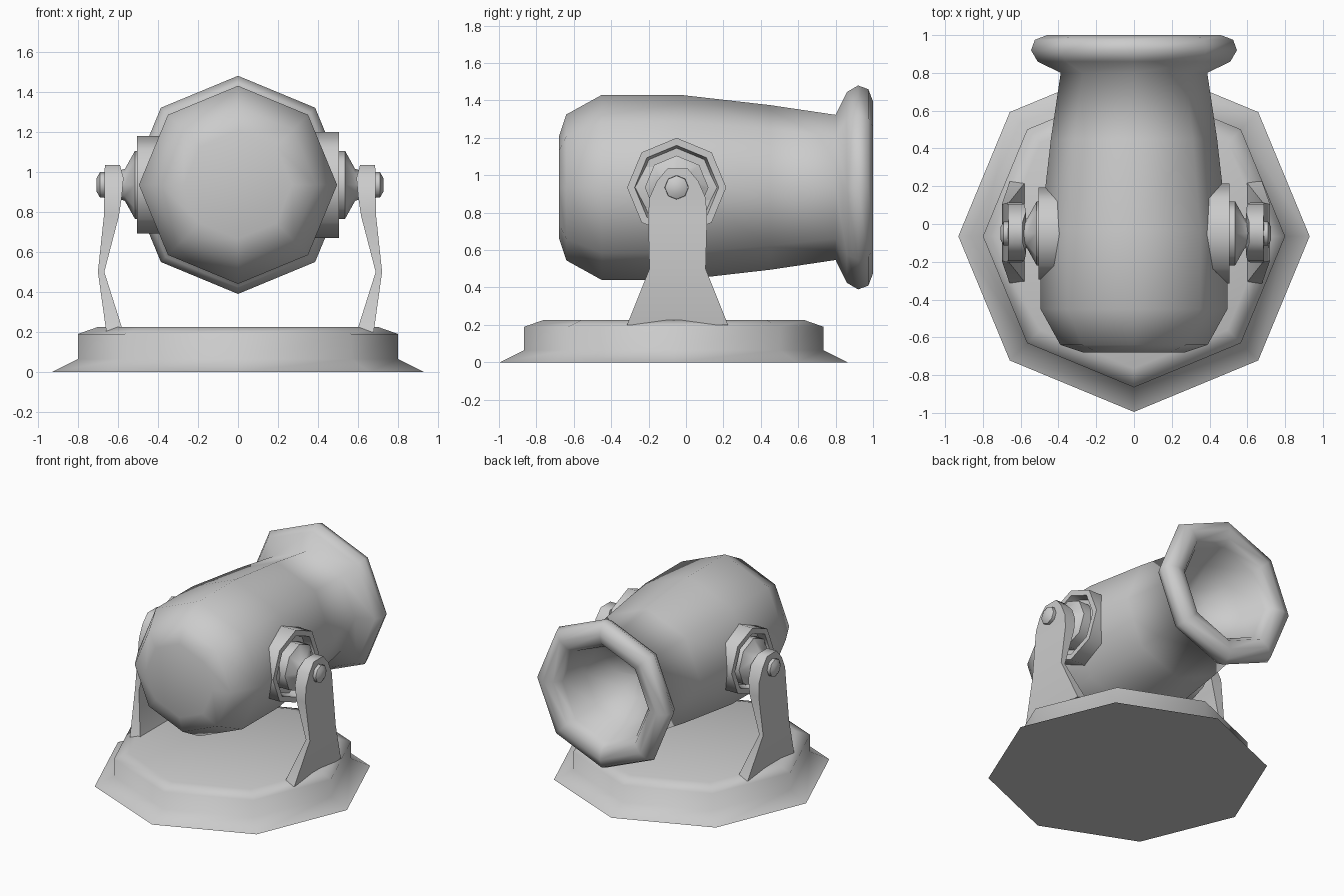
import bpy, bmesh, math
from mathutils import Vector

if "Cube" in bpy.data.objects:
    bpy.data.objects.remove(bpy.data.objects["Cube"])

AXES = {  # axis direction, first radial, second radial
    'X': (Vector((1, 0, 0)), Vector((0, 1, 0)), Vector((0, 0, 1))),
    'Y': (Vector((0, 1, 0)), Vector((0, 0, 1)), Vector((1, 0, 0))),
    'Z': (Vector((0, 0, 1)), Vector((1, 0, 0)), Vector((0, 1, 0))),
}


def finish(name, bm, angle=50):
    bmesh.ops.recalc_face_normals(bm, faces=bm.faces)
    mesh = bpy.data.meshes.new(name)
    bm.to_mesh(mesh)
    bm.free()
    ob = bpy.data.objects.new(name, mesh)
    bpy.context.collection.objects.link(ob)
    bpy.ops.object.select_all(action='DESELECT')
    ob.select_set(True)
    bpy.context.view_layer.objects.active = ob
    bpy.ops.object.shade_smooth_by_angle(angle=math.radians(angle))
    return ob


def loft(name, rings, angle=50):
    bm = bmesh.new()
    rows = [[bm.verts.new(p) for p in ring] for ring in rings]
    n = len(rows[0])
    for a, b in zip(rows, rows[1:]):
        for i in range(n):
            j = (i + 1) % n
            bm.faces.new((a[i], a[j], b[j], b[i]))
    bm.faces.new(rows[0])
    bm.faces.new(rows[-1])
    return finish(name, bm, angle)


def lathe(name, axis, center, profile, sides=8, flip=1, angle=50):
    """Profile is a list of (distance along axis, radius)."""
    d, u, v = AXES[axis]
    c = Vector(center)
    rings = []
    for t, r in profile:
        rings.append([c + d * t * flip
                      + u * r * math.cos(math.tau * k / sides)
                      + v * r * math.sin(math.tau * k / sides) for k in range(sides)])
    return loft(name, rings, angle)


# Octagonal pedestal with flared skirt
lathe('base', 'Z', (0, -0.065, 0),
      [(0, 0.93), (0.065, 0.80), (0.19, 0.80), (0.225, 0.70)], angle=70)

# Barrel with flared muzzle lip and hollow bore
lathe('barrel', 'Y', (0, 0, 0.935),
      [(-0.68, 0.27), (-0.64, 0.39), (-0.45, 0.495), (-0.03, 0.495), (0.45, 0.44),
       (0.80, 0.388), (0.86, 0.51), (0.92, 0.545), (0.975, 0.525), (1.0, 0.46),
       (0.985, 0.39), (0.93, 0.35), (0.75, 0.29), (0.60, 0.16), (0.56, 0.02)], angle=80)

# Pivot mounts and support arms on both sides
PIVOT_Y, PIVOT_Z = -0.05, 0.935
for side, label, ring_r in ((1, 'right', 0.265), (-1, 'left', 0.243)):
    c = (0.01, PIVOT_Y, PIVOT_Z)
    # dished bearing ring
    lathe(label + '_bearing_ring', 'X', (0, PIVOT_Y, PIVOT_Z),
          [(0.37, ring_r), (0.505, ring_r), (0.505, ring_r - 0.04),
           (0.45, ring_r - 0.055)], flip=side)
    # tapered hub and axle
    lathe(label + '_hub', 'X', c,
          [(0.44, 0.17), (0.525, 0.17), (0.575, 0.08), (0.64, 0.06)], flip=side)
    # bolt head
    lathe(label + '_bolt', 'X', c,
          [(0.64, 0.05), (0.67, 0.065), (0.70, 0.063), (0.716, 0.035)], flip=side)
    # arm: (height, half width, inner x, outer x)
    rows = [(0.20, 0.27, 0.583, 0.668), (0.50, 0.15, 0.678, 0.71),
            (0.78, 0.158, 0.605, 0.68), (0.88, 0.15, 0.59, 0.678),
            (0.97, 0.11, 0.582, 0.678), (1.035, 0.055, 0.60, 0.675)]
    loft(label + '_support_arm',
         [[(0.01 + side * xi, PIVOT_Y + 0.005 - w, z), (0.01 + side * xo, PIVOT_Y + 0.005 - w, z),
           (0.01 + side * xo, PIVOT_Y + 0.005 + w, z), (0.01 + side * xi, PIVOT_Y + 0.005 + w, z)]
          for z, w, xi, xo in rows])
